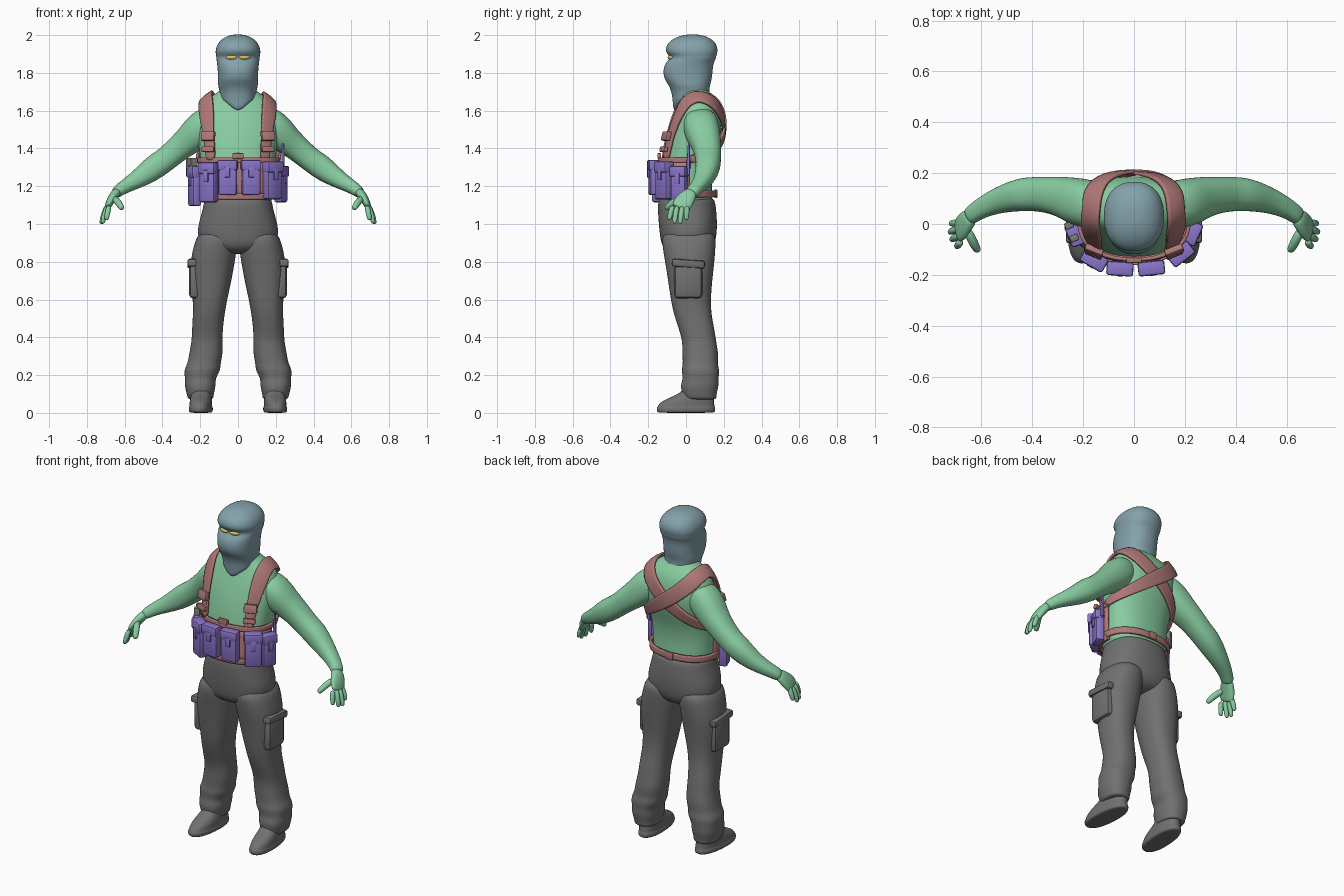
import bpy, bmesh, math
from mathutils import Vector, Matrix

cube = bpy.data.objects.get("Cube")
if cube:
    bpy.data.objects.remove(cube)


def material(name, r, g, b):
    m = bpy.data.materials.new(name)
    m.use_nodes = True
    m.diffuse_color = (r, g, b, 1)
    m.node_tree.nodes["Principled BSDF"].inputs["Base Color"].default_value = (r, g, b, 1)
    return m


GREEN = material("green_cloth", .25, .61, .36)
GREY = material("trouser_grey", .165, .165, .165)
BLUE = material("hood_blue", .23, .36, .41)
PINK = material("webbing_pink", .43, .19, .185)
PURPLE = material("pouch_purple", .26, .18, .60)
YELLOW = material("eye_yellow", .64, .55, .14)
OLIVE = material("tool_grey", .19, .21, .17)


def finish(name, bm, mat, subsurf=0):
    bmesh.ops.recalc_face_normals(bm, faces=bm.faces)
    mesh = bpy.data.meshes.new(name)
    bm.to_mesh(mesh)
    bm.free()
    mesh.materials.append(mat)
    mesh.polygons.foreach_set("use_smooth", [True] * len(mesh.polygons))
    obj = bpy.data.objects.new(name, mesh)
    bpy.context.collection.objects.link(obj)
    if subsurf:
        mod = obj.modifiers.new("smooth", 'SUBSURF')
        mod.levels = mod.render_levels = subsurf
    else:
        mesh.set_sharp_from_angle(angle=.7)
    return obj


def oval(a, rx, ry, power=2.3):
    c, s = math.cos(a), math.sin(a)
    return (math.copysign(abs(c) ** (2 / power), c) * rx,
            math.copysign(abs(s) ** (2 / power), s) * ry)


def loft(name, rows, mat, side=1, upright=True, n=20, subsurf=2):
    """Skin oval rings: x, y, z, half width, half depth, optional front point drop."""
    bm = bmesh.new()
    centres = [Vector((side * r[0], r[1], r[2])) for r in rows]
    rings = []
    for i, (c, r) in enumerate(zip(centres, rows)):
        u, v = Vector((1, 0, 0)), Vector((0, 1, 0))
        if not upright:
            t = (centres[min(i + 1, len(rows) - 1)] - centres[max(i - 1, 0)]).normalized()
            v = (v - t * v.dot(t)).normalized()
            u = v.cross(t)
        ring = []
        for k in range(n):
            a = math.tau * k / n
            p, q = oval(a, r[3], r[4])
            co = c + u * p + v * q
            if len(r) > 5 and q < 0:
                co.z -= r[5] * (1 - abs(p) / r[3])
            ring.append(bm.verts.new(co))
        rings.append(ring)
    for lo, hi in zip(rings, rings[1:]):
        for k in range(n):
            j = (k + 1) % n
            bm.faces.new((lo[k], lo[j], hi[j], hi[k]))
    bm.faces.new(rings[0])
    bm.faces.new(rings[-1])
    return finish(name, bm, mat, subsurf)


def box(name, at, size, mat, yaw=0, bevel=.01, lean=0):
    bm = bmesh.new()
    bmesh.ops.create_cube(bm, size=1, matrix=Matrix.Diagonal((*size, 1)))
    bmesh.ops.bevel(bm, geom=bm.edges[:], offset=bevel, segments=2, profile=.5, affect='EDGES')
    turn = Matrix.Rotation(math.radians(yaw), 4, 'Z') @ Matrix.Rotation(math.radians(lean), 4, 'X')
    bmesh.ops.transform(bm, matrix=Matrix.Translation(at) @ turn, verts=bm.verts)
    return finish(name, bm, mat)


# Torso
TORSO = [(0, 0, 1.09, .175, .14), (0, 0, 1.15, .19, .142), (0, 0, 1.25, .195, .135),
         (0, .012, 1.35, .202, .137), (0, .04, 1.45, .215, .147), (0, .058, 1.55, .222, .135),
         (0, .065, 1.63, .198, .11), (0, .06, 1.67, .155, .09), (0, .045, 1.70, .1, .075),
         (0, .04, 1.74, .07, .065)]
torso = loft("shirt_torso", TORSO, GREEN)

# Hood with pointed neck scarf, and the eye openings
loft("hood", [(0, .035, 1.655, .095, .1, .085), (0, .028, 1.68, .095, .098, .06),
              (0, .025, 1.71, .1, .1, .02), (0, .018, 1.735, .108, .11), (0, .01, 1.77, .106, .129),
              (0, .01, 1.82, .109, .133), (0, .02, 1.855, .113, .128), (0, .036, 1.875, .116, .124),
              (0, .036, 1.892, .117, .126), (0, .029, 1.912, .122, .141), (0, .03, 1.95, .113, .136),
              (0, .033, 1.982, .085, .102), (0, .035, 2.0, .045, .055), (0, .035, 2.003, .015, .02)], BLUE)
for s, label in ((1, "left"), (-1, "right")):
    bm = bmesh.new()
    place = Matrix.Translation((s * .034, -.076, 1.882)) @ Matrix.Rotation(s * .3, 4, 'Z')
    bmesh.ops.create_uvsphere(bm, u_segments=16, v_segments=10, radius=1,
                              matrix=place @ Matrix.Diagonal((.033, .02, .014, 1)))
    finish(label + "_eye", bm, YELLOW)

# Hips
loft("trouser_hips", [(0, .01, .84, .1, .09), (0, .01, .88, .19, .14), (0, .012, .94, .22, .152),
                      (0, .01, 1.01, .21, .157), (0, .005, 1.08, .187, .156),
                      (0, .003, 1.13, .182, .152), (0, .003, 1.14, .16, .13)], GREY)

LEG = [(.105, .015, .97, .1, .14), (.117, .015, .9, .115, .145), (.135, .02, .8, .12, .132),
       (.142, .022, .7, .108, .118), (.148, .025, .6, .092, .107), (.155, .035, .52, .084, .1),
       (.163, .06, .43, .082, .094), (.163, .07, .38, .083, .09), (.17, .077, .31, .09, .097),
       (.18, .075, .26, .088, .092), (.19, .077, .225, .098, .102), (.2, .078, .18, .08, .094),
       (.2, .072, .145, .084, .103), (.2, .07, .1, .072, .092), (.198, .075, .075, .069, .088),
       (.198, .075, .07, .05, .07)]
BOOT = [(0, 0, 0, .05, .14), (0, 0, .004, .063, .157), (0, 0, .028, .064, .158),
        (0, 0, .032, .059, .153), (0, .005, .055, .06, .146), (0, .028, .08, .056, .12),
        (0, .062, .105, .055, .088), (0, .075, .16, .055, .07)]
ARM = [(.11, .07, 1.58, .07, .08), (.19, .078, 1.513, .096, .1), (.255, .1, 1.447, .08, .086),
       (.31, .113, 1.405, .07, .075), (.38, .118, 1.343, .064, .068), (.43, .117, 1.31, .067, .067),
       (.48, .108, 1.272, .061, .06), (.54, .09, 1.232, .047, .05), (.59, .068, 1.204, .038, .042),
       (.632, .042, 1.177, .032, .036), (.65, .025, 1.16, .028, .036)]
PALM = [(.635, .035, 1.175, .026, .032), (.66, .012, 1.148, .025, .045),
        (.677, -.012, 1.118, .022, .053), (.69, -.028, 1.09, .016, .05), (.693, -.032, 1.082, .01, .04)]
FINGERS = {"index": ((.682, -.068, 1.1), (.69, -.082, 1.06), (.697, -.088, 1.025)),
           "middle": ((.688, -.045, 1.1), (.707, -.056, 1.05), (.716, -.06, 1.008)),
           "ring": ((.69, -.018, 1.1), (.713, -.027, 1.05), (.723, -.031, 1.005)),
           "little": ((.69, .004, 1.1), (.708, .004, 1.06), (.718, .002, 1.025)),
           "thumb": ((.66, -.015, 1.14), (.633, -.072, 1.115), (.615, -.103, 1.083))}

for s, label in ((1, "left"), (-1, "right")):
    loft(label + "_trouser_leg", LEG, GREY, s)
    # Boot, toe turned slightly outward
    boot = loft(label + "_boot", BOOT, GREY)
    boot.location.x = s * .197
    boot.rotation_euler.z = s * .07
    # Cargo pocket and flap
    box(label + "_cargo_pocket", (s * .23, .012, .7), (.06, .15, .19), GREY, bevel=.025)
    box(label + "_pocket_flap", (s * .243, .012, .79), (.05, .175, .042), GREY, bevel=.012, lean=-4)
    # Arm and hand
    loft(label + "_sleeve", ARM, GREEN, s, False)
    loft(label + "_palm", PALM, GREEN, s, False, 12)
    for finger, path in FINGERS.items():
        wide = .02 if finger == "thumb" else .0155
        a, b, c = path
        tip = Vector(c) + (Vector(c) - Vector(b)) * .12
        rows = [(*p, r, r) for p, r in ((a, wide), (b, wide), (c, wide * .85), (tip, wide * .4))]
        loft(label + "_" + finger + "_finger", rows, GREEN, s, False, 8, 1)


# Chest rig panel and belts follow the torso
def torso_at(z):
    for lo, hi in zip(TORSO, TORSO[1:]):
        if lo[2] <= z <= hi[2]:
            f = (z - lo[2]) / (hi[2] - lo[2])
            return [p + (q - p) * f for p, q in zip(lo, hi)]


def band(name, z0, z1, start, end, gap, thick):
    bm = bmesh.new()
    cols, rows = 36, 4
    grid = []
    for i in range(cols + 1):
        a = math.radians(start + (end - start) * i / cols)
        col = []
        for j in range(rows + 1):
            z = z0 + (z1 - z0) * j / rows
            _, cy, _, rx, ry = torso_at(z)
            x, y = oval(a, rx + gap, ry + gap)
            col.append(bm.verts.new((x, cy + y, z)))
        grid.append(col)
    for a, b in zip(grid, grid[1:]):
        for j in range(rows):
            bm.faces.new((a[j], b[j], b[j + 1], a[j + 1]))
    obj = finish(name, bm, PINK)
    mod = obj.modifiers.new("thickness", 'SOLIDIFY')
    mod.thickness, mod.offset = thick, 0


band("rig_panel", 1.13, 1.34, 175, 365, .007, .012)
band("rig_top_band", 1.325, 1.352, 172, 368, .014, .014)
band("rig_bottom_band", 1.13, 1.16, 178, 362, .014, .012)
band("back_belt", 1.142, 1.178, -5, 185, .012, .014)
box("belt_back_buckle", (.0, .158, 1.16), (.05, .016, .045), PINK, bevel=.004)
box("rig_centre_tab", (0, -.142, 1.36), (.06, .02, .03), PINK, bevel=.004)

# Shoulder straps cross over the back
STRAP = [(.155, -.13, 1.34, .06), (.157, -.11, 1.43, .062), (.165, -.09, 1.5, .07),
         (.172, -.06, 1.58, .09), (.175, .0, 1.66, .092), (.175, .07, 1.69, .092),
         (.15, .15, 1.64, .088), (.07, .2, 1.56, .085), (-.03, .2, 1.49, .08),
         (-.12, .18, 1.42, .065), (-.19, .1, 1.37, .05), (-.215, .02, 1.34, .045)]
for s, label in ((1, "left"), (-1, "right")):
    bm = bmesh.new()
    pts = [Vector((s * p[0], p[1], p[2])) for p in STRAP]
    pairs = []
    for i, p in enumerate(pts):
        t = pts[min(i + 1, len(pts) - 1)] - pts[max(i - 1, 0)]
        out = p - Vector((p.x * .5, .05, min(p.z, 1.5)))
        w = t.cross(out).normalized() * STRAP[i][3] / 2
        pairs.append([bm.verts.new(p + w * k) for k in (-1, 0, 1)])
    for a, b in zip(pairs, pairs[1:]):
        for k in (0, 1):
            bm.faces.new((a[k], b[k], b[k + 1], a[k + 1]))
    strap = finish(label + "_shoulder_strap", bm, PINK, 2)
    wrap = strap.modifiers.new("wrap", 'SHRINKWRAP')
    wrap.target, wrap.wrap_mode = torso, 'ABOVE_SURFACE'
    wrap.offset = .014 if s > 0 else .02
    mod = strap.modifiers.new("thickness", 'SOLIDIFY')
    mod.thickness, mod.offset = .014, 0
    # Buckles
    box(label + "_strap_buckle", (s * .158, -.105, 1.465), (.075, .026, .05), PINK, s * 22, .006, -14)
    box(label + "_strap_adjuster", (s * .158, -.118, 1.395), (.07, .022, .028), PINK, s * 22, .005, -10)

# Pouches: x, y, z, width, depth, height, yaw
POUCHES = [(-.055, -.172, 1.245, .098, .05, .185, -4), (.068, -.17, 1.245, .098, .05, .185, 6),
           (-.155, -.138, 1.22, .095, .055, .21, -30), (.182, -.115, 1.23, .095, .055, .2, 38),
           (-.23, -.04, 1.2, .085, .05, .21, -68), (.227, -.035, 1.21, .085, .05, .19, 66)]
for i, (x, y, z, w, d, h, yaw) in enumerate(POUCHES):
    turn = Matrix.Rotation(math.radians(yaw), 3, 'Z')
    at = Vector((x, y, z))
    box(f"pouch_{i}", at, (w, d, h), PURPLE, yaw, .013)
    box(f"pouch_flap_{i}", at + turn @ Vector((0, -.004, h * .36)), (w + .008, d + .006, h * .3), PURPLE, yaw, .01)
    box(f"pouch_tab_{i}", at + turn @ Vector((0, -d / 2 - .004, h * .16)), (.028, .01, h * .3), PURPLE, yaw, .003)

# Radio aerial on the left, tool handles on the right
loft("radio_aerial", [(.238, .012, 1.26, .009, .009), (.238, .012, 1.34, .008, .008),
                      (.238, .015, 1.425, .005, .005)], PURPLE, n=8, subsurf=0)
for k in (0, 1):
    box(f"tool_handle_{k}", (-.235 - .02 * k, -.055 + .05 * k, 1.3), (.028, .035, .1), OLIVE, -65, .006)
